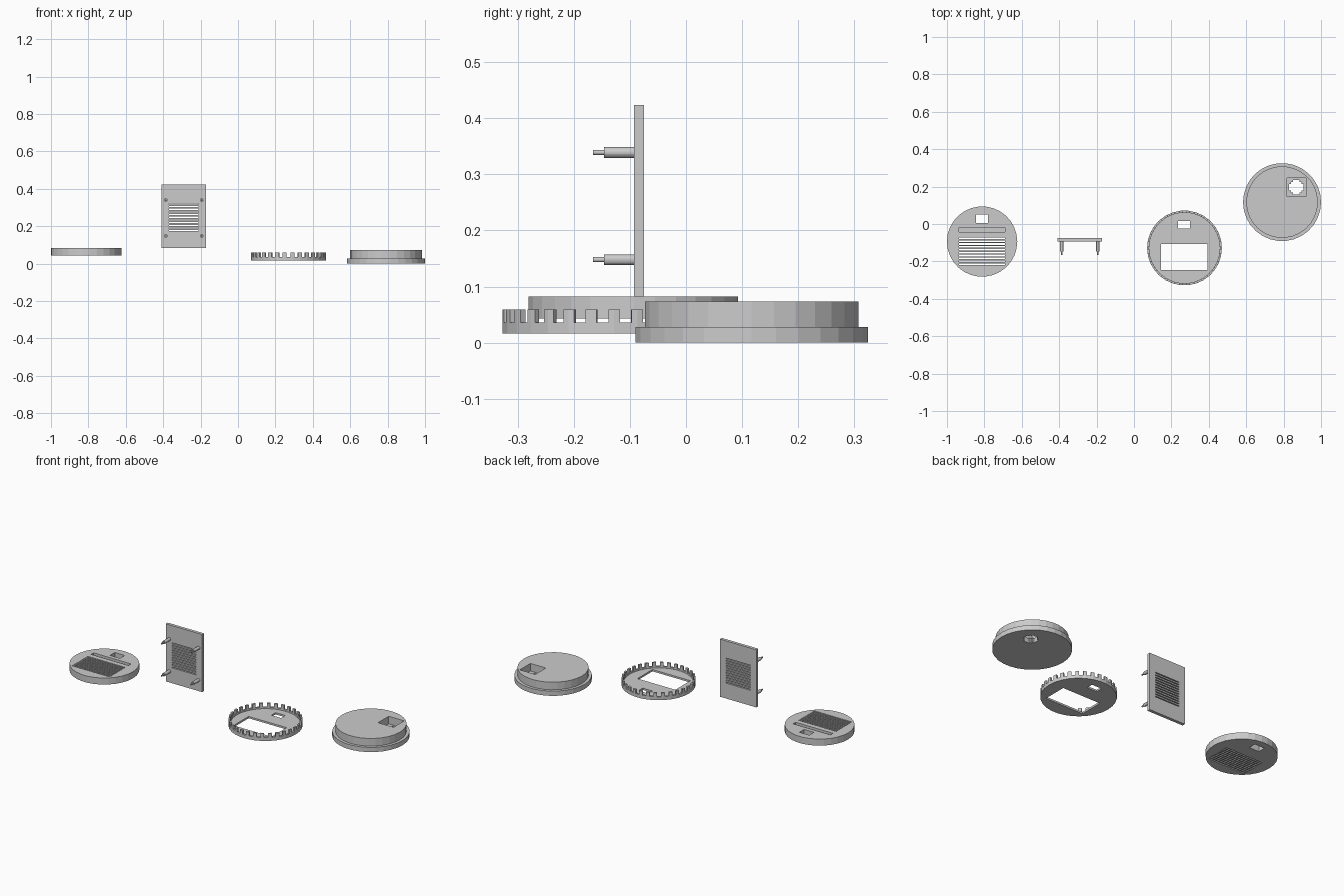
import bpy, bmesh
from math import cos, sin, pi
from mathutils import Matrix, Vector

if "Cube" in bpy.data.objects:
    bpy.data.objects.remove(bpy.data.objects["Cube"])


def disc(r, cx, cy, n=30):
    return [(cx + r * cos(2 * pi * i / n), cy + r * sin(2 * pi * i / n)) for i in range(n)]


def rect(x0, x1, y0, y1):
    return [(x0, y0), (x1, y0), (x1, y1), (x0, y1)]


def make(name, prisms, matrix=None):
    """Object made of vertical prisms: (outline, z0, z1)."""
    bm = bmesh.new()
    for pts, z0, z1 in prisms:
        face = bm.faces.new([bm.verts.new((x, y, z0)) for x, y in pts])
        ext = bmesh.ops.extrude_face_region(bm, geom=[face])
        top = [v for v in ext["geom"] if isinstance(v, bmesh.types.BMVert)]
        bmesh.ops.translate(bm, verts=top, vec=(0, 0, z1 - z0))
    bmesh.ops.recalc_face_normals(bm, faces=bm.faces)
    if matrix:
        bm.transform(matrix)
    me = bpy.data.meshes.new(name)
    bm.to_mesh(me)
    bm.free()
    ob = bpy.data.objects.new(name, me)
    bpy.context.collection.objects.link(ob)
    return ob


def combine(ob, other, op="DIFFERENCE"):
    """Apply a boolean and remove the helper object."""
    m = ob.modifiers.new("bool", "BOOLEAN")
    m.operation, m.solver, m.object = op, "EXACT", other
    other.hide_render = True
    bpy.context.view_layer.update()
    dg = bpy.context.evaluated_depsgraph_get()
    me = bpy.data.meshes.new_from_object(ob.evaluated_get(dg))
    ob.modifiers.clear()
    ob.data = me
    bpy.data.objects.remove(other)


def slots(x0, x1, y0, y1, n, fill, z0, z1):
    pitch = (y1 - y0) / (n - 1 + fill)
    return [(rect(x0, x1, y0 + i * pitch, y0 + (i + fill) * pitch), z0, z1) for i in range(n)]


# Vented disc: through window, blind groove, row of vent slots
vent = make("vented_disc", [(disc(0.188, -0.812, -0.094), 0.043, 0.082)])
combine(vent, make("cut", [(rect(-0.845, -0.78, 0.006, 0.051), 0, 0.1),
                           (rect(-0.936, -0.69, -0.042, -0.018), 0.062, 0.1)]
                   + slots(-0.936, -0.69, -0.219, -0.072, 10, 0.55, 0, 0.1)))

# Upright plate with thin vent slots (modelled flat, then stood up)
stand = Matrix.Translation((0, -0.075, 0)) @ Matrix.Rotation(pi / 2, 4, "X")
plate = make("upright_plate", [(rect(-0.409, -0.17, 0.082, 0.424), 0, 0.018)], stand)
combine(plate, make("cut", slots(-0.37, -0.21, 0.173, 0.322, 11, 0.4, -0.1, 0.1), stand))

# Stepped pegs on the plate
for i, (x, z) in enumerate((x, z) for x in (-0.386, -0.194) for z in (0.148, 0.339)):
    make(f"peg_{i + 1}", [(disc(0.0095, x, z, 20), 0.018, 0.071)], stand)
    make(f"peg_tip_{i + 1}", [(disc(0.0045, x, z, 20), 0.071, 0.091)], stand)

# Toothed tray: hollow, notched rim, two floor windows
cx, cy = 0.27, -0.128
tray = make("toothed_tray", [(disc(0.2, cx, cy), 0.016, 0.059)])
combine(tray, make("cut", [(disc(0.189, cx, cy), 0.027, 0.1)]))
combine(tray, make("cut", [(rect(0.144, 0.393, -0.247, -0.106), 0, 0.1),
                           (rect(0.235, 0.30, -0.023, 0.017), 0, 0.1)]))
notches = []
for k in range(30):
    a = 2 * pi * (k + 0.5) / 30
    u, v = Vector((cos(a), sin(a))), Vector((-sin(a), cos(a))) * 0.0105
    c = Vector((cx, cy))
    notches.append(([tuple(c + u * r + v * s) for r, s in
                     ((0.175, -1), (0.22, -1), (0.22, 1), (0.175, 1))], 0.036, 0.1))
combine(tray, make("cut", notches))

# Stepped base cap: square pocket with a cross-shaped through hole
cap = make("base_cap", [(disc(0.2085, 0.7915, 0.117), 0, 0.028)])
combine(cap, make("top", [(disc(0.1915, 0.7915, 0.117), 0.01, 0.073)]), "UNION")
px, py = 0.868, 0.197
combine(cap, make("cut", [(rect(px - 0.051, px + 0.051, py - 0.05, py + 0.05), 0.028, 0.1)]))
a, b, c = 0.038, 0.018, 0.028
quarter = [(a, -b), (a, b), (c, b), (c, c), (b, c)]
outline = []
for k in range(4):
    rot = Matrix.Rotation(k * pi / 2, 2)
    outline += [tuple(rot @ Vector(p) + Vector((px, py))) for p in quarter]
combine(cap, make("cut", [(outline, -0.1, 0.1)]))
